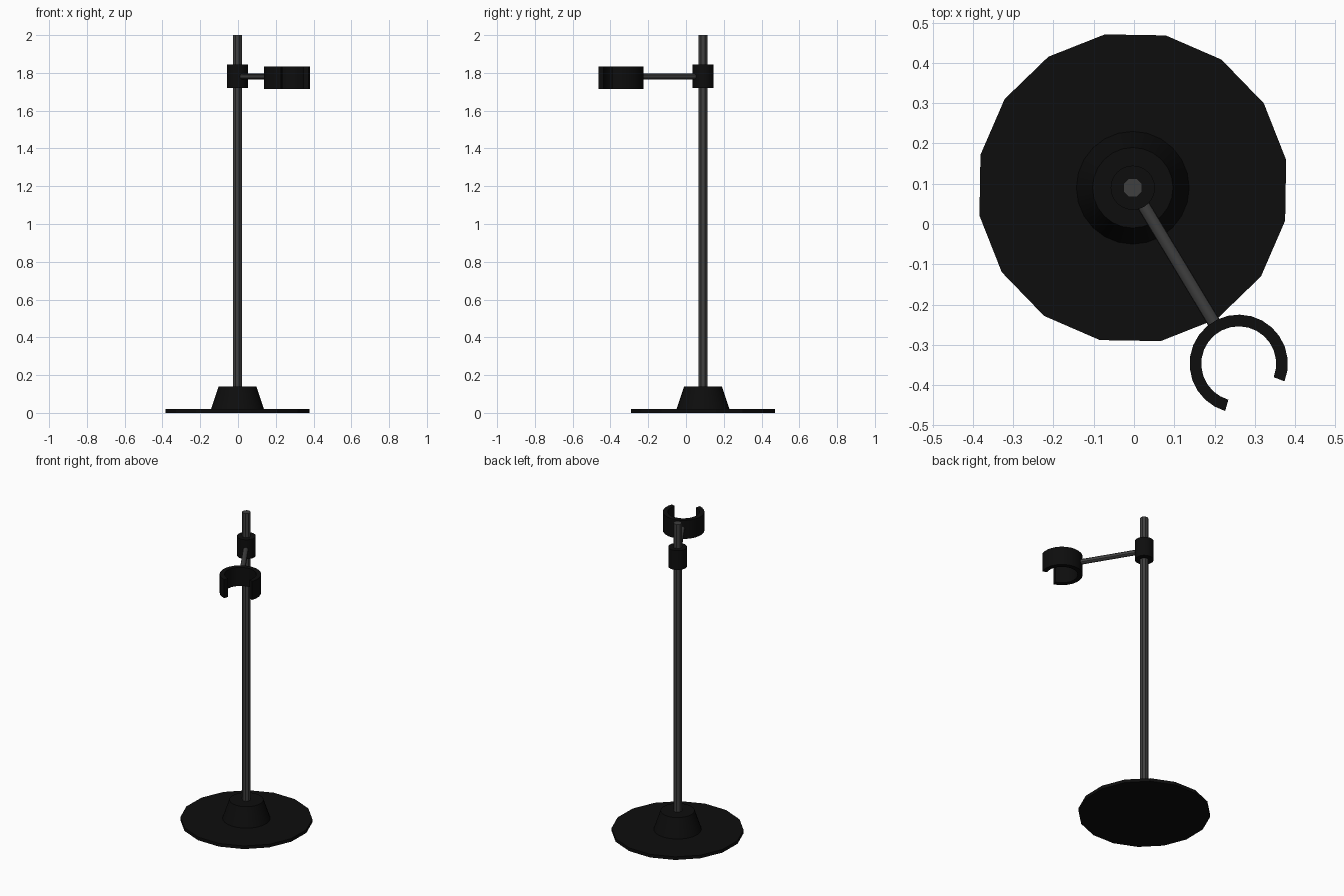
import bpy
import bmesh
import math
from mathutils import Vector

cube = bpy.data.objects.get("Cube")
if cube:
    bpy.data.objects.remove(cube, do_unlink=True)


def material(name, value):
    mat = bpy.data.materials.new(name)
    mat.use_nodes = True
    colour = (value, value, value, 1)
    mat.diffuse_color = colour
    mat.node_tree.nodes["Principled BSDF"].inputs["Base Color"].default_value = colour
    return mat


black = material("matte black", 0.004)
grey = material("dark grey metal", 0.05)

AXIS = Vector((-0.003, 0.09, 0))
RING = Vector((0.26, -0.347, 0))


def finish(obj, name, mat, smooth):
    obj.name = name
    obj.data.materials.append(mat)
    if smooth:
        bpy.ops.object.select_all(action="DESELECT")
        obj.select_set(True)
        bpy.context.view_layer.objects.active = obj
        bpy.ops.object.shade_smooth_by_angle(angle=math.radians(30))


def rod(name, start, end, r1, r2, sides, mat, turn=0, smooth=True):
    """Capped cylinder or cone between two points."""
    axis = end - start
    bpy.ops.mesh.primitive_cone_add(vertices=sides, radius1=r1, radius2=r2,
                                    depth=axis.length, location=(start + end) / 2)
    obj = bpy.context.object
    if abs(axis.normalized().z) > 0.99:
        obj.rotation_euler.z = math.radians(turn)
    else:
        obj.rotation_euler = axis.to_track_quat("Z", "Y").to_euler()
    finish(obj, name, mat, smooth)


def at(point, z):
    return Vector((point.x, point.y, z))


# Base, foot, pole and sliding collar
rod("base_plate", at(AXIS, 0), at(AXIS, 0.02), 0.387, 0.387, 16, black, 10.3, False)
rod("base_foot", at(AXIS, 0.02), at(AXIS, 0.14), 0.14, 0.1, 24, black)
rod("pole", at(AXIS, 0.13), at(AXIS, 2), 0.025, 0.025, 8, grey, 22.5)
rod("collar", at(AXIS, 1.72), at(AXIS, 1.845), 0.055, 0.055, 24, black)

# Arm reaching from the collar to the back of the ring
reach = (RING - AXIS).normalized()
rod("arm", at(AXIS, 1.78) + reach * 0.03, at(RING, 1.78) - reach * 0.112,
    0.016, 0.016, 12, grey)

# Open ring: a rectangular section swept around an arc
bm = bmesh.new()
section = [(0.093, 1.715), (0.122, 1.715), (0.122, 1.835), (0.093, 1.835)]
first, last, steps = math.radians(-21), math.radians(254), 20
loops = []
for i in range(steps + 1):
    a = first + (last - first) * i / steps
    loops.append([bm.verts.new((RING.x + r * math.cos(a), RING.y + r * math.sin(a), z))
                  for r, z in section])
for a, b in zip(loops, loops[1:]):
    for k in range(4):
        j = (k + 1) % 4
        bm.faces.new((a[k], a[j], b[j], b[k]))
bm.faces.new(loops[0])
bm.faces.new(loops[-1])
bmesh.ops.recalc_face_normals(bm, faces=bm.faces)
mesh = bpy.data.meshes.new("open_ring")
bm.to_mesh(mesh)
bm.free()
ring = bpy.data.objects.new("open_ring", mesh)
bpy.context.collection.objects.link(ring)
finish(ring, "open_ring", black, True)
